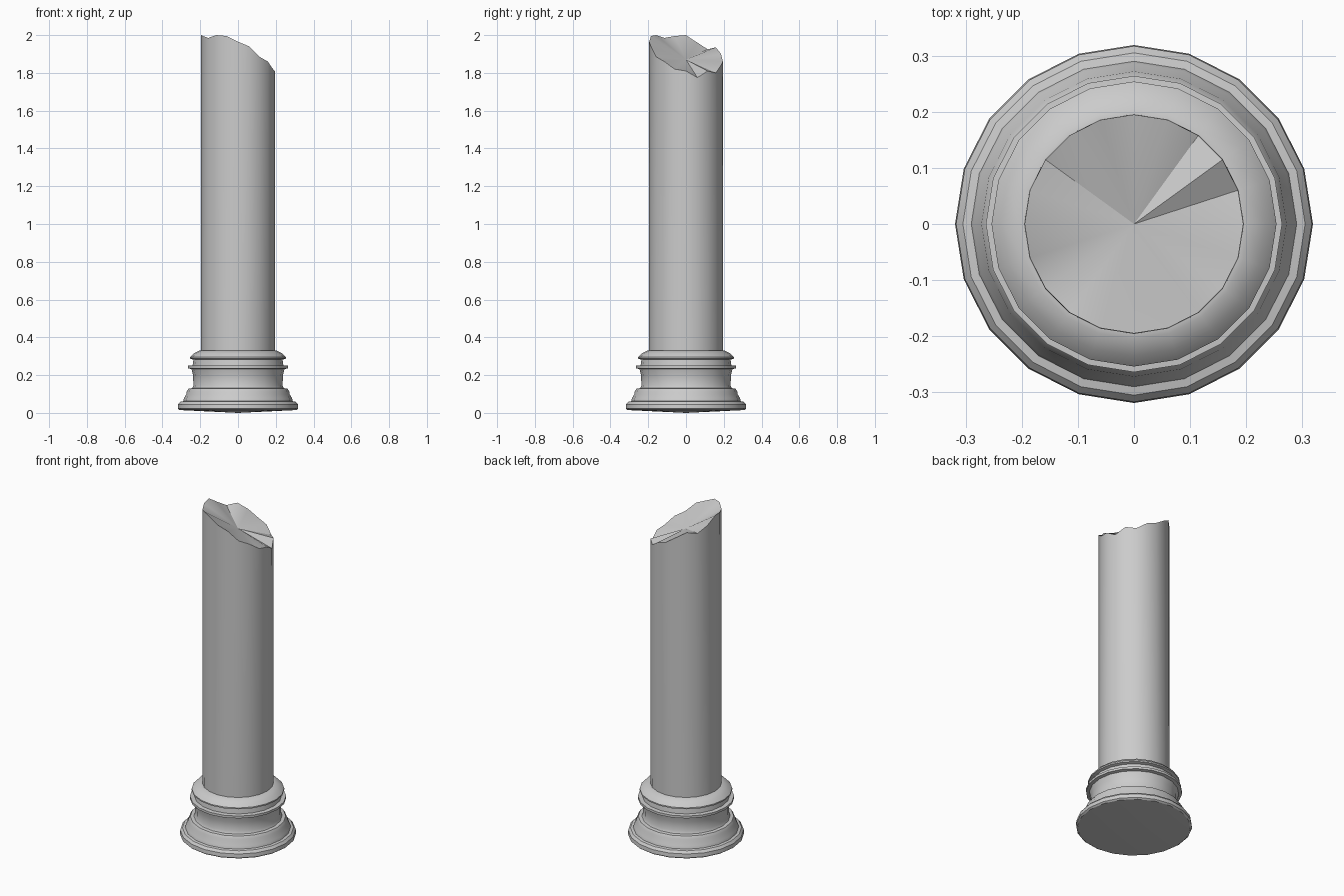
import bpy, bmesh
from math import cos, sin, pi, radians

if "Cube" in bpy.data.objects:
    bpy.data.objects.remove(bpy.data.objects["Cube"])

SIDES = 20


def lathe(name, rings, bottom_z, top_z):
    """Each ring is (radius, z), where z may be a list with one height per side."""
    bm = bmesh.new()
    loops = []
    for r, z in rings:
        heights = z if isinstance(z, list) else [z] * SIDES
        loops.append([bm.verts.new((r * cos(2 * pi * k / SIDES), r * sin(2 * pi * k / SIDES), h))
                      for k, h in enumerate(heights)])
    low, high = bm.verts.new((0, 0, bottom_z)), bm.verts.new((0, 0, top_z))
    for k in range(SIDES):
        n = (k + 1) % SIDES
        for a, b in zip(loops, loops[1:]):
            bm.faces.new((a[k], a[n], b[n], b[k]))
        bm.faces.new((low, loops[0][n], loops[0][k]))
        bm.faces.new((high, loops[-1][k], loops[-1][n]))
    bmesh.ops.recalc_face_normals(bm, faces=bm.faces)
    mesh = bpy.data.meshes.new(name)
    bm.to_mesh(mesh)
    bm.free()
    obj = bpy.data.objects.new(name, mesh)
    bpy.context.collection.objects.link(obj)
    bpy.ops.object.select_all(action='DESELECT')
    obj.select_set(True)
    bpy.context.view_layer.objects.active = obj
    bpy.ops.object.shade_smooth_by_angle(angle=radians(35))
    return obj


# Jagged heights of the broken rim, counter-clockwise from +x
rim = [1.81, 1.775, 1.81, 1.80, 1.84, 1.86, 1.90, 1.935, 1.925, 1.96,
       2.0, 1.995, 1.985, 2.0, 1.995, 1.965, 1.94, 1.885, 1.86, 1.82]

# Column: stepped foot, neck, thin collar, upper moulding, broken shaft
lathe("broken_column", [
    (0.310, 0.015), (0.319, 0.022), (0.317, 0.045), (0.305, 0.059),
    (0.290, 0.062), (0.286, 0.078), (0.274, 0.098), (0.272, 0.112), (0.262, 0.128),
    (0.243, 0.131), (0.236, 0.145), (0.238, 0.200), (0.246, 0.232),
    (0.264, 0.236), (0.264, 0.250), (0.240, 0.252), (0.236, 0.282),
    (0.254, 0.287), (0.254, 0.295), (0.235, 0.315), (0.205, 0.330),
    (0.196, 0.331), (0.195, rim)], 0.0, 1.87)
